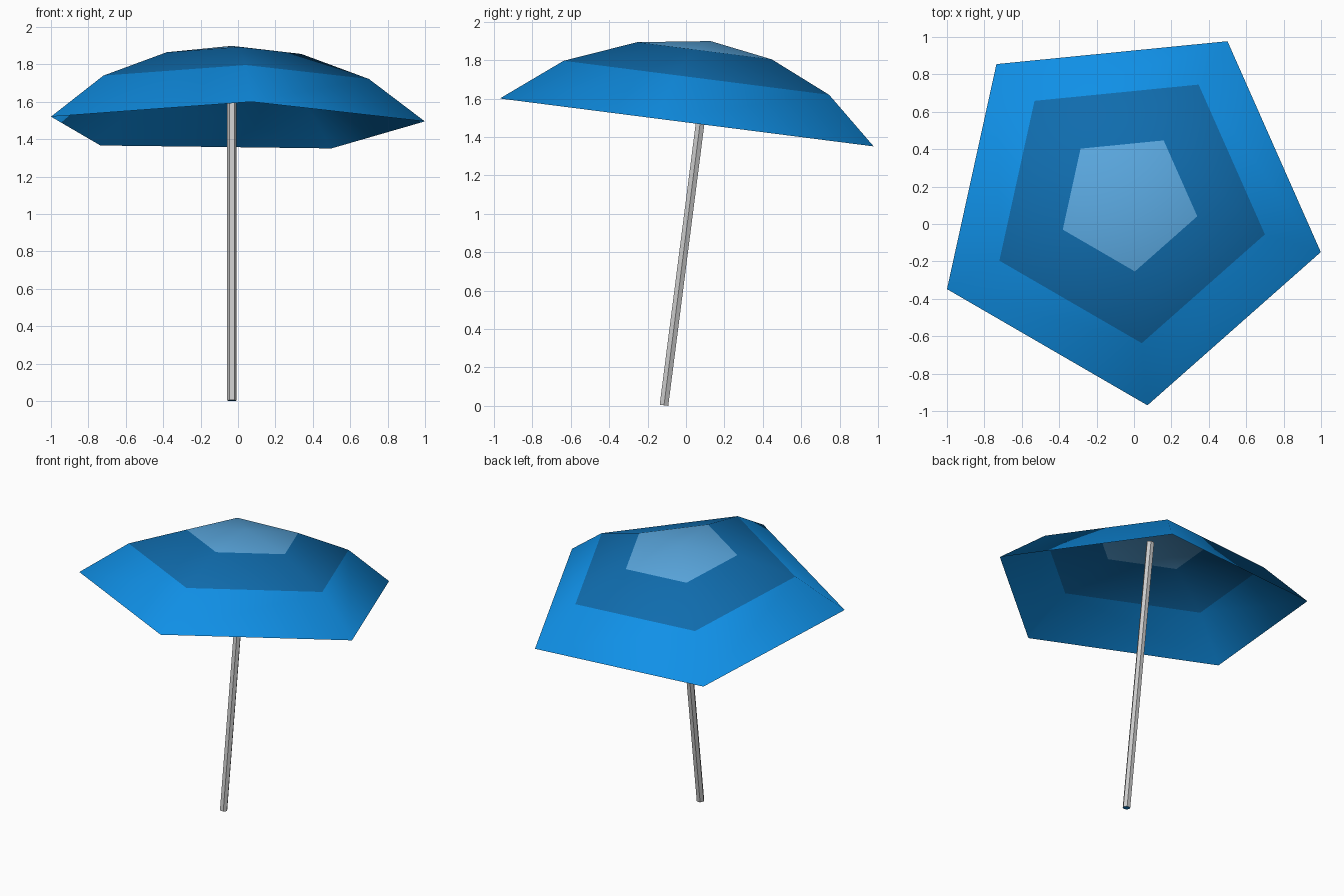
import bpy, bmesh, math
from mathutils import Matrix

if "Cube" in bpy.data.objects:
    bpy.data.objects.remove(bpy.data.objects["Cube"])

TILT = math.radians(7.3)
PLACE = Matrix.Translation((-0.033, -0.115, 0)) @ Matrix.Rotation(-TILT, 4, 'X')


def material(name, rgb):
    m = bpy.data.materials.new(name)
    m.diffuse_color = (*rgb, 1)
    m.use_nodes = True
    m.node_tree.nodes["Principled BSDF"].inputs["Base Color"].default_value = m.diffuse_color
    return m


bright = material("bright blue", (0.005, 0.28, 0.80))
deep = material("deep blue", (0.005, 0.15, 0.42))
pale = material("pale blue", (0.10, 0.38, 0.72))
grey = material("pole grey", (0.60, 0.60, 0.60))


def ring(bm, n, radius, z, start):
    return [bm.verts.new((radius * math.cos(start + math.tau * i / n),
                          radius * math.sin(start + math.tau * i / n), z))
            for i in range(n)]


def finish(bm, name, mats, smooth):
    bm.transform(PLACE)
    bm.normal_update()
    for f in bm.faces:
        f.smooth = smooth
    me = bpy.data.meshes.new(name)
    bm.to_mesh(me)
    bm.free()
    for m in mats:
        me.materials.append(m)
    ob = bpy.data.objects.new(name, me)
    bpy.context.collection.objects.link(ob)
    return ob


# Canopy: open five-sided dome, one colour per band
bm = bmesh.new()
spin = math.radians(-12.3)
rings = [ring(bm, 5, r, z, spin)
         for r, z in ((1.056, 1.479), (0.75, 1.716), (0.38, 1.861))]
for band, (lo, hi) in enumerate(zip(rings, rings[1:])):
    for i in range(5):
        j = (i + 1) % 5
        bm.faces.new((lo[i], lo[j], hi[j], hi[i])).material_index = band
apex = bm.verts.new((0, 0, 1.915))
for i in range(5):
    bm.faces.new((rings[2][i], rings[2][(i + 1) % 5], apex)).material_index = 2
finish(bm, "canopy", (bright, deep, pale), True)

# Pole: leaning six-sided rod with a blue foot face
bm = bmesh.new()
lo, hi = ring(bm, 6, 0.026, 0.003, 0), ring(bm, 6, 0.026, 1.88, 0)
for i in range(6):
    j = (i + 1) % 6
    bm.faces.new((lo[i], lo[j], hi[j], hi[i]))
bm.faces.new(hi)
bm.faces.new(lo[::-1]).material_index = 1
finish(bm, "pole", (grey, bright), False)
